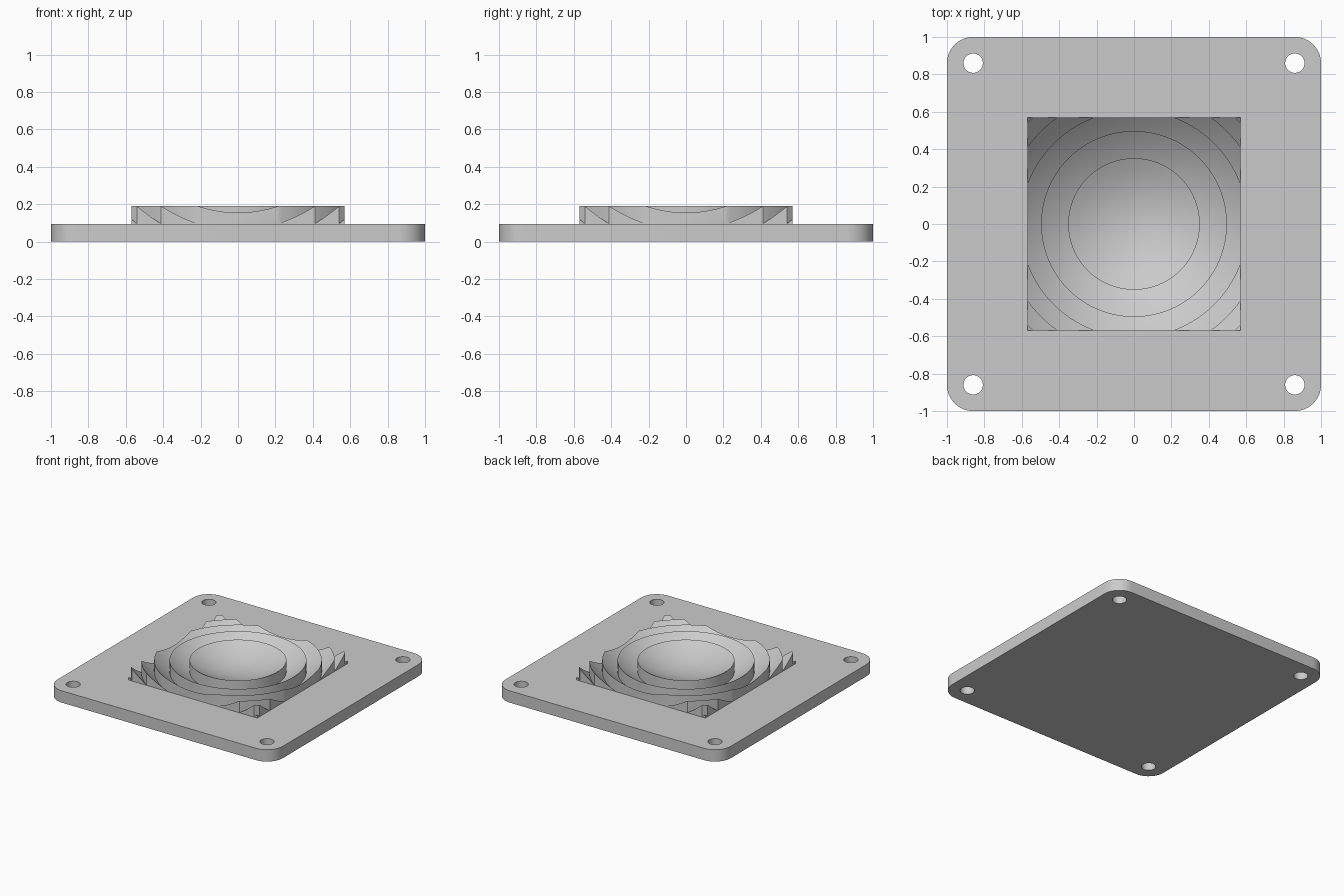
import bpy, bmesh, math
from mathutils import Vector

old = bpy.data.objects.get("Cube")
if old:
    bpy.data.objects.remove(old, do_unlink=True)

PLATE_TOP = 0.095    # plate thickness
RIM_TOP = 0.19       # height of the ring crests
CORNER = 0.86        # centre of the rounded corners and screw holes
LENS_HALF = 0.57     # half width of the square lens
ZONE = 0.1235        # squared radius gained by each ring

grey = bpy.data.materials.new("light_grey")
grey.use_nodes = True
COLOUR = (0.6, 0.6, 0.6, 1)
grey.diffuse_color = COLOUR
grey.node_tree.nodes["Principled BSDF"].inputs["Base Color"].default_value = COLOUR


def finish(name, bm):
    """Turn a bmesh into a grey object."""
    bmesh.ops.recalc_face_normals(bm, faces=bm.faces)
    mesh = bpy.data.meshes.new(name)
    bm.to_mesh(mesh)
    bm.free()
    mesh.materials.append(grey)
    obj = bpy.data.objects.new(name, mesh)
    bpy.context.collection.objects.link(obj)
    return obj


def cut(obj, cutter, operation):
    """Apply a boolean and discard the cutter."""
    cutter.hide_render = True
    bpy.context.view_layer.objects.active = obj
    mod = obj.modifiers.new("cut", 'BOOLEAN')
    mod.operation = operation
    mod.solver = 'EXACT'
    mod.object = cutter
    bpy.ops.object.modifier_apply(modifier=mod.name)
    bpy.data.objects.remove(cutter, do_unlink=True)


def smooth(obj):
    bpy.ops.object.select_all(action='DESELECT')
    obj.select_set(True)
    bpy.context.view_layer.objects.active = obj
    bpy.ops.object.shade_smooth_by_angle(angle=math.radians(30))


def prism(bm, points, bottom, top):
    """Extrude an outline between two heights."""
    face = bm.faces.new([bm.verts.new((x, y, bottom)) for x, y in points])
    ext = bmesh.ops.extrude_face_region(bm, geom=[face])
    verts = [v for v in ext["geom"] if isinstance(v, bmesh.types.BMVert)]
    bmesh.ops.translate(bm, verts=verts, vec=(0, 0, top - bottom))


def arc(cx, cy, radius, start, sweep, steps):
    return [(cx + radius * math.cos(start + sweep * i / steps),
             cy + radius * math.sin(start + sweep * i / steps))
            for i in range(steps + 1)]


# Base plate with rounded corners
corners = [(CORNER, CORNER), (-CORNER, CORNER), (-CORNER, -CORNER), (CORNER, -CORNER)]
outline = []
for i, (x, y) in enumerate(corners):
    outline += arc(x, y, 1 - CORNER, i * math.pi / 2, math.pi / 2, 12)
bm = bmesh.new()
prism(bm, outline, 0, PLATE_TOP)
plate = finish("base_plate", bm)

# Four screw holes
bm = bmesh.new()
for x, y in corners:
    prism(bm, arc(x, y, 0.052, 0, math.tau, 32)[:-1], -0.1, 0.3)
cut(plate, finish("hole_cutter", bm), 'DIFFERENCE')
smooth(plate)

# Stepped dish: every ring repeats the same parabolic rise
BOTTOM = PLATE_TOP / 2
STEPS = 8
profile = [(0, BOTTOM)]
for ring in range(6):
    for i in range(STEPS + 1):
        # even spacing in radius inside the ring
        r0, r1 = math.sqrt(ring * ZONE), math.sqrt((ring + 1) * ZONE)
        r = r0 + (r1 - r0) * i / STEPS
        rise = (r * r - ring * ZONE) / ZONE
        profile.append((r, PLATE_TOP + 0.001 + rise * (RIM_TOP - PLATE_TOP - 0.001)))
profile.append((profile[-1][0], BOTTOM))

bm = bmesh.new()
verts = [bm.verts.new((r, 0, z)) for r, z in profile]
edges = [bm.edges.new(pair) for pair in zip(verts, verts[1:])]
bmesh.ops.spin(bm, geom=verts + edges, cent=Vector(), axis=(0, 0, 1),
               angle=math.tau, steps=128, use_duplicate=False)
bmesh.ops.remove_doubles(bm, verts=bm.verts, dist=0.00005)
lens = finish("ringed_lens", bm)

# Trim the dish to a square
bm = bmesh.new()
h = LENS_HALF
prism(bm, [(-h, -h), (h, -h), (h, h), (-h, h)], 0, 0.4)
cut(lens, finish("square_cutter", bm), 'INTERSECT')
smooth(lens)
